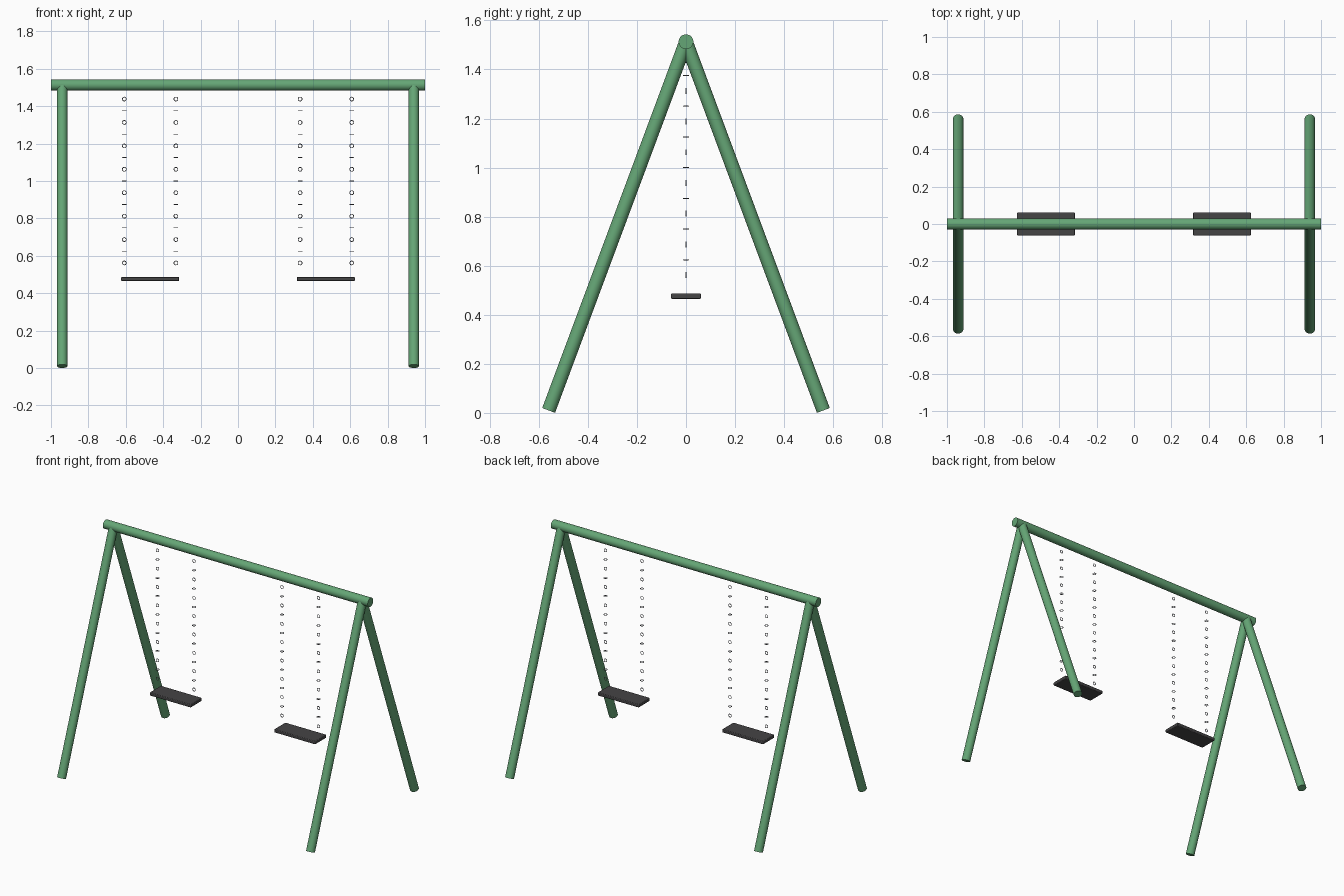
import bpy
from math import pi
from mathutils import Vector

cube = bpy.data.objects.get("Cube")
if cube:
    bpy.data.objects.remove(cube)


def material(name, rgb):
    m = bpy.data.materials.new(name)
    m.use_nodes = True
    m.diffuse_color = (*rgb, 1)
    m.node_tree.nodes["Principled BSDF"].inputs["Base Color"].default_value = (*rgb, 1)
    return m


green = material("green_paint", (0.13, 0.38, 0.18))
rubber = material("dark_rubber", (0.06, 0.058, 0.06))
steel = material("chain_steel", (0.22, 0.23, 0.26))


def finish(name, mat):
    ob = bpy.context.object
    ob.name = name
    ob.data.materials.append(mat)
    bpy.ops.object.shade_smooth_by_angle()
    return ob


def pole(name, start, end, radius):
    a, b = Vector(start), Vector(end)
    bpy.ops.mesh.primitive_cylinder_add(
        vertices=32, radius=radius, depth=(b - a).length, location=(a + b) / 2,
        rotation=(b - a).to_track_quat('Z', 'Y').to_euler())
    return finish(name, green)


SIDES = ((1, "left"), (-1, "right"))
BEAM_Z = 1.513

# Frame: top beam and two A-shaped pairs of legs
pole("top_beam", (-1, 0, BEAM_Z), (1, 0, BEAM_Z), 0.03)
for sx, side in SIDES:
    for sy, end in ((-1, "front"), (1, "back")):
        pole(f"{end}_{side}_leg", (sx * 0.94, 0, BEAM_Z),
             (sx * 0.94, sy * 0.56, 0.01), 0.028)

# One chain link, shared by all chains
bpy.ops.mesh.primitive_torus_add(major_segments=16, minor_segments=8,
                                 major_radius=0.0105, minor_radius=0.002)
first_link = finish("chain_link", steel)
link_mesh = first_link.data
bpy.data.objects.remove(first_link)

for sx, side in SIDES:
    # Seat: thin board with softened edges
    bpy.ops.mesh.primitive_cube_add(size=1, location=(sx * 0.47, 0, 0.476))
    seat = bpy.context.object
    seat.scale = (0.31, 0.122, 0.022)
    bpy.ops.object.transform_apply(location=False, rotation=False, scale=True)
    finish(f"{side}_seat", rubber)
    bevel = seat.modifiers.new("soft_edges", 'BEVEL')
    bevel.width = 0.004
    bevel.segments = 2

    # Chains: spaced links, alternately upright and flat
    for offset in (-0.138, 0.138):
        for i in range(15):
            link = bpy.data.objects.new(f"{side}_chain_link", link_mesh)
            link.location = (sx * 0.47 + offset, 0, 1.438 - i * 0.0626)
            link.rotation_euler.x = pi / 2 if i % 2 == 0 else 0
            bpy.context.collection.objects.link(link)
